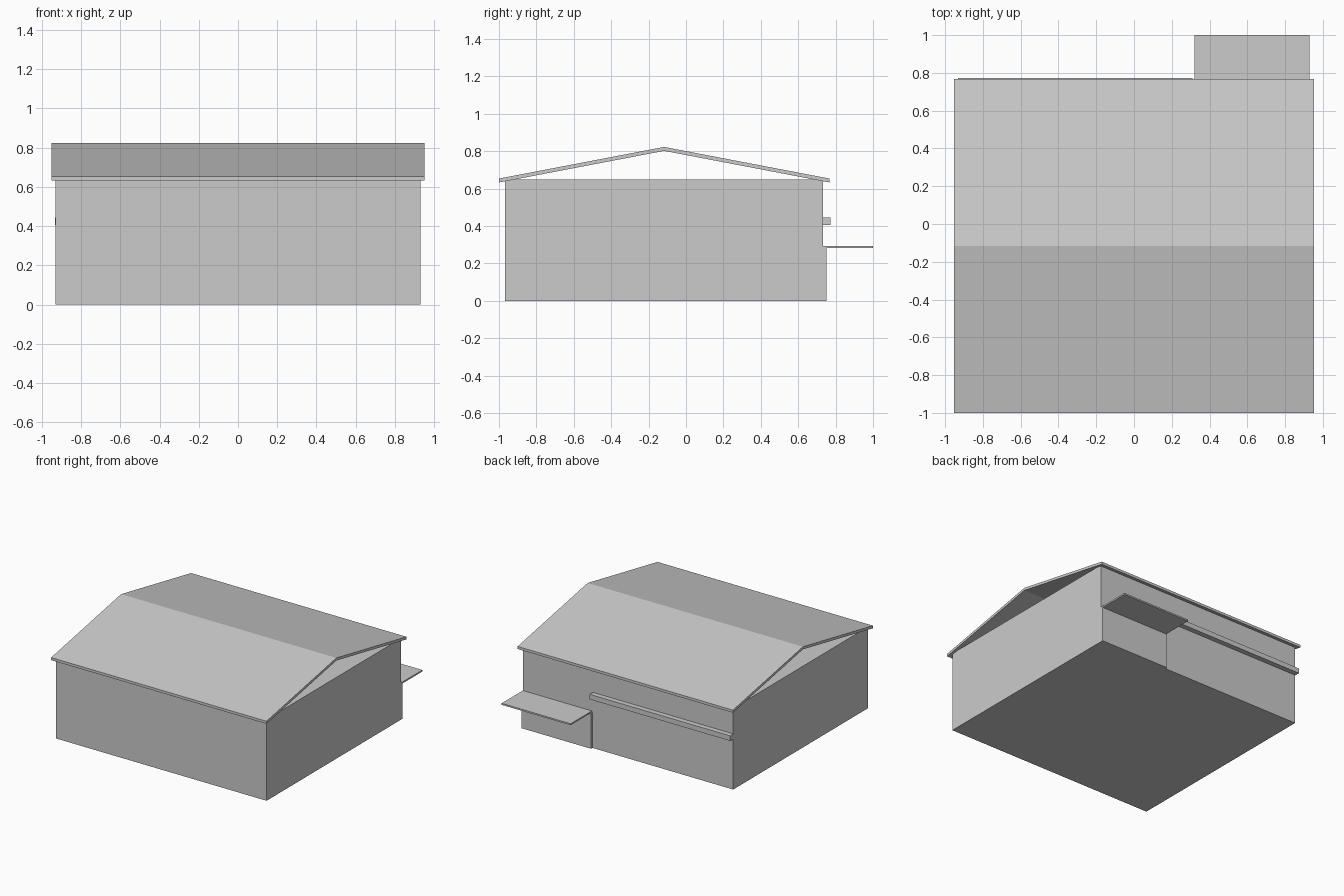
import bpy

if "Cube" in bpy.data.objects:
    bpy.data.objects.remove(bpy.data.objects["Cube"])


def extrude_x(name, profile, x0, x1):
    """Closed (y, z) profile extruded along x."""
    n = len(profile)
    verts = [(x, y, z) for x in (x0, x1) for y, z in profile]
    faces = [tuple(range(n))[::-1], tuple(range(n, 2 * n))]
    faces += [(i, (i + 1) % n, (i + 1) % n + n, i + n) for i in range(n)]
    mesh = bpy.data.meshes.new(name)
    mesh.from_pydata(verts, [], faces)
    mesh.update()
    obj = bpy.data.objects.new(name, mesh)
    bpy.context.collection.objects.link(obj)
    return obj


def box(name, x0, x1, y0, y1, z0, z1):
    return extrude_x(name, [(y0, z0), (y1, z0), (y1, z1), (y0, z1)], x0, x1)


# Main walls with flat top under the open gable
box("walls", -0.93, 0.93, -0.967, 0.732, 0, 0.65)

# Thin gabled roof sheet with vertical eave ends
y_front, y_back, ridge = -1.0, 0.767, -0.117
eave, peak, thick = 0.654, 0.823, 0.021
extrude_x("roof", [(y_front, eave - thick), (ridge, peak - thick),
                   (y_back, eave - thick), (y_back, eave),
                   (ridge, peak), (y_front, eave)], -0.952, 0.952)

# Shallow entrance bay and its canopy at the back
box("entrance_bay", 0.315, 0.93, 0.73, 0.75, 0, 0.284)
box("canopy", 0.32, 0.93, 0.73, 1.0, 0.282, 0.294)

# Ledge along the rest of the back wall
box("wall_ledge", -0.932, 0.31, 0.73, 0.773, 0.405, 0.445)
